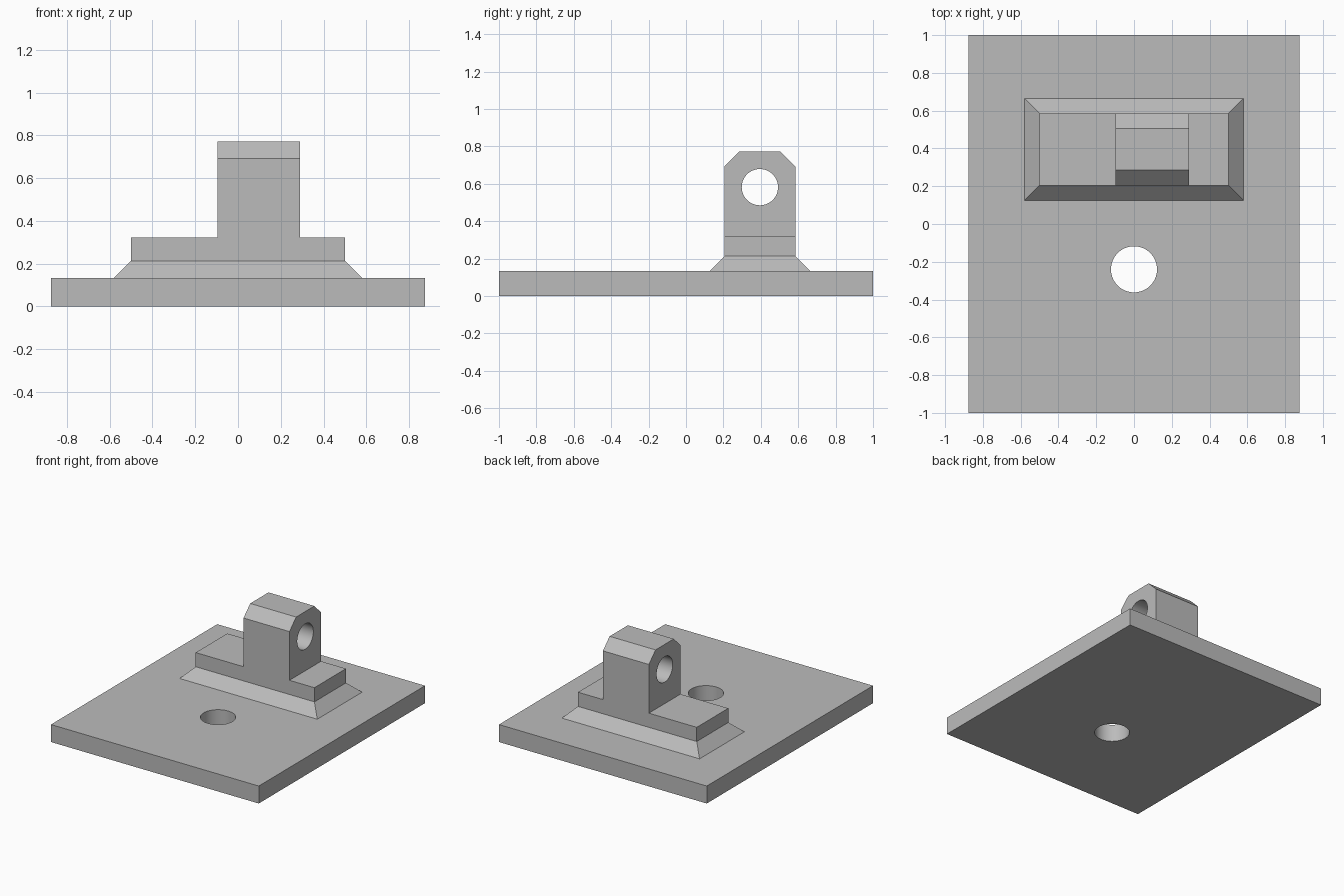
import bpy
import bmesh
import math
from mathutils import Vector

cube = bpy.data.objects.get("Cube")
if cube:
    bpy.data.objects.remove(cube, do_unlink=True)

grey = bpy.data.materials.new("plain grey")
grey.use_nodes = True
GREY = (0.5, 0.5, 0.5, 1)
grey.diffuse_color = GREY
grey.node_tree.nodes["Principled BSDF"].inputs["Base Color"].default_value = GREY


def loft(name, rings):
    """Solid skinned through matching rings of points, capped at both ends."""
    bm = bmesh.new()
    loops = [[bm.verts.new(p) for p in ring] for ring in rings]
    bm.faces.new(loops[0])
    bm.faces.new(loops[-1])
    for a, b in zip(loops, loops[1:]):
        for i in range(len(a)):
            j = (i + 1) % len(a)
            bm.faces.new((a[i], a[j], b[j], b[i]))
    bmesh.ops.recalc_face_normals(bm, faces=bm.faces)
    mesh = bpy.data.meshes.new(name)
    bm.to_mesh(mesh)
    bm.free()
    mesh.materials.append(grey)
    obj = bpy.data.objects.new(name, mesh)
    bpy.context.collection.objects.link(obj)
    return obj


def rect(half_x, half_y, z, cy=0.0):
    return [(sx * half_x, cy + sy * half_y, z)
            for sx, sy in ((-1, -1), (1, -1), (1, 1), (-1, 1))]


def bore(obj, centre, radius, axis):
    """Cut a round through hole along the given axis."""
    c = Vector(centre)
    turn = Vector((0, 0, 1)).rotation_difference(Vector(axis))
    rings = []
    for end in (-1, 1):
        rings.append([c + turn @ Vector((radius * math.cos(a), radius * math.sin(a), end))
                      for a in (math.tau * i / 64 for i in range(64))])
    cutter = loft("hole_cutter", rings)
    cutter.hide_render = True
    mod = obj.modifiers.new("hole", 'BOOLEAN')
    mod.operation = 'DIFFERENCE'
    mod.solver = 'EXACT'
    mod.object = cutter
    bpy.ops.object.select_all(action='DESELECT')
    bpy.context.view_layer.objects.active = obj
    obj.select_set(True)
    bpy.ops.object.modifier_apply(modifier=mod.name)
    bpy.data.objects.remove(cutter, do_unlink=True)
    bpy.ops.object.shade_smooth_by_angle(angle=math.radians(30))


PLATE_TOP, SKIRT_TOP, STEP_TOP, LUG_TOP = 0.133, 0.213, 0.321, 0.772
CY, HALF_Y, CHAMFER = 0.395, 0.19, 0.08

# Flat base plate with a mounting hole
plate = loft("base_plate", [rect(0.875, 1.0, 0), rect(0.875, 1.0, PLATE_TOP)])
bore(plate, (0, -0.24, 0), 0.122, (0, 0, 1))

# Pedestal with a sloped skirt around its foot
loft("pedestal", [rect(0.58, HALF_Y + CHAMFER, PLATE_TOP, CY),
                  rect(0.5, HALF_Y, SKIRT_TOP, CY),
                  rect(0.5, HALF_Y, STEP_TOP, CY)])

# Upright lug with chamfered top edges and a cross bore
half = [(HALF_Y, STEP_TOP), (HALF_Y, LUG_TOP - CHAMFER), (HALF_Y - CHAMFER, LUG_TOP)]
profile = half + [(-y, z) for y, z in reversed(half)]
lug = loft("lug", [[(x, CY + y, z) for y, z in profile] for x in (-0.097, 0.29)])
bore(lug, (0.1, CY, 0.582), 0.097, (1, 0, 0))
